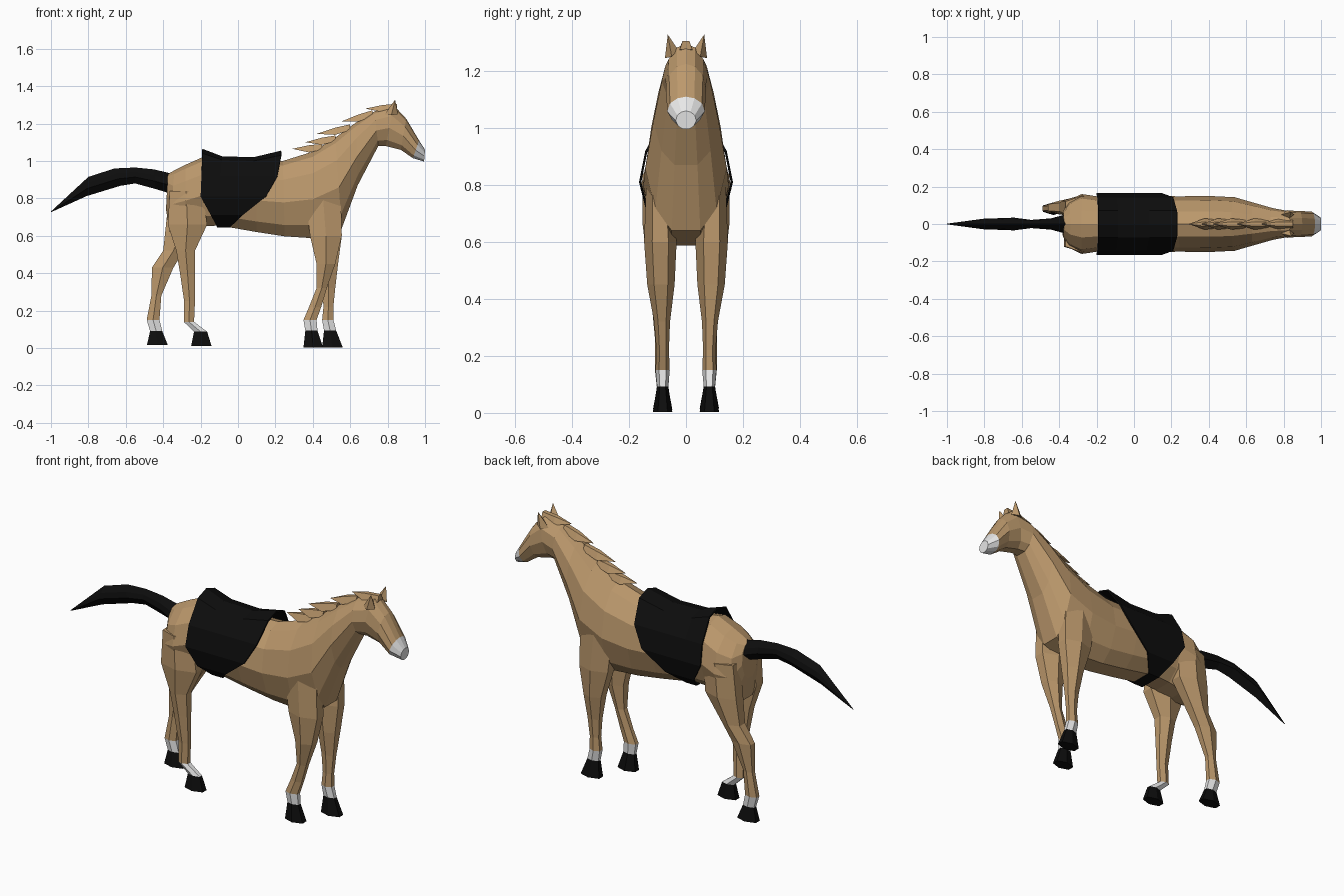
import bpy, bmesh

def material(name, rgb):
    m = bpy.data.materials.new(name)
    m.diffuse_color = (*rgb, 1)
    return m

TAN = material("tan coat", (0.50, 0.315, 0.15))
WHITE = material("white marking", (0.80, 0.80, 0.80))
BLACK = material("black", (0.004, 0.004, 0.004))
MATS = [TAN, WHITE, BLACK]

def finish(name, bm, mats=MATS):
    bmesh.ops.recalc_face_normals(bm, faces=bm.faces)
    me = bpy.data.meshes.new(name)
    bm.to_mesh(me)
    bm.free()
    for m in mats:
        me.materials.append(m)
    ob = bpy.data.objects.new(name, me)
    bpy.context.collection.objects.link(ob)
    return ob

def loft(name, rings, colour):
    """Skin closed rings; colour(i) gives the material index of segment i."""
    bm = bmesh.new()
    vs = [[bm.verts.new(p) for p in r] for r in rings]
    n = len(rings[0])
    for i in range(len(vs) - 1):
        for k in range(n):
            f = bm.faces.new((vs[i][k], vs[i][(k + 1) % n],
                              vs[i + 1][(k + 1) % n], vs[i + 1][k]))
            f.material_index = colour(i)
    bm.faces.new(vs[0]).material_index = colour(0)
    bm.faces.new(vs[-1]).material_index = colour(len(vs) - 2)
    return finish(name, bm)

def section(tx, tz, bx, bz, w, shape):
    """Mirrored section hung between a top point and a bottom point."""
    right = [(tx + (bx - tx) * u, -w * k, tz + (bz - tz) * u) for u, k in shape]
    left = [(x, -y, z) for x, y, z in reversed(right) if abs(y) > 1e-6]
    return right + left

# Body, neck and head in one skin, with a white muzzle
BODY = [(0, 0), (.06, .45), (.25, .85), (.55, 1), (.85, .75), (1, .35)]
body = [
    (-.375, .93, -.385, .74, .065), (-.34, .95, -.365, .62, .125),
    (-.28, .98, -.28, .63, .16), (-.19, 1.02, -.19, .65, .147),
    (-.06, 1.0, -.10, .655, .15), (.10, .995, .10, .62, .15),
    (.24, 1.0, .25, .597, .148), (.40, 1.05, .40, .587, .15),
    (.52, 1.125, .555, .64, .143), (.63, 1.205, .64, .87, .115),
    (.73, 1.265, .75, 1.08, .085), (.835, 1.295, .79, 1.08, .072),
    (.90, 1.225, .87, 1.06, .07), (.968, 1.11, .935, 1.015, .066),
    (1.0, 1.06, .995, .997, .036)]
loft("body", [section(*r, BODY) for r in body], lambda i: 1 if i == len(body) - 2 else 0)

# Tail
TAIL = [(0, 0), (.3, .8), (.6, 1), (1, 0)]
tail = [(-.365, .935, -.375, .83, .05), (-.45, .955, -.44, .85, .03),
        (-.55, .965, -.55, .88, .022), (-.66, .96, -.63, .867, .034),
        (-.80, .915, -.81, .812, .028), (-1.0, .73, -.998, .727, .002)]
loft("tail", [section(*r, TAIL) for r in tail], lambda i: 2)

# Legs: rows of height, rear x, front x, centre y, half width
def leg(name, side, rows):
    shape = [(0, -.5), (0, .5), (.5, 1), (1, .5), (1, -.5), (.5, -1)]
    rings = [[(xr + (xf - xr) * t, side * (yc + hw * k), z) for t, k in shape]
             for z, xr, xf, yc, hw in rows]
    last = len(rows) - 2
    loft(name, rings, lambda i: 2 if i == last else 1 if i == last - 1 else 0)

leg("right_front_leg", -1, [
    (.80, .36, .55, .095, .045), (.60, .385, .555, .09, .057), (.45, .42, .52, .088, .048),
    (.32, .42, .475, .084, .028), (.22, .38, .445, .082, .022), (.15, .35, .42, .082, .025),
    (.093, .36, .425, .082, .02), (.003, .35, .455, .082, .034)])
leg("left_front_leg", 1, [
    (.80, .36, .55, .095, .045), (.60, .385, .555, .09, .057), (.45, .43, .535, .088, .048),
    (.32, .45, .52, .084, .028), (.22, .457, .51, .082, .022), (.15, .45, .51, .082, .025),
    (.093, .46, .525, .082, .02), (.003, .45, .56, .082, .034)])
leg("right_hind_leg", -1, [
    (.84, -.365, -.19, .09, .062), (.66, -.375, -.165, .092, .06), (.52, -.33, -.23, .09, .046),
    (.40, -.31, -.23, .088, .034), (.25, -.288, -.23, .085, .023), (.14, -.29, -.235, .083, .025),
    (.087, -.235, -.165, .082, .02), (.012, -.25, -.142, .082, .034)])
leg("left_hind_leg", 1, [
    (.84, -.365, -.19, .09, .062), (.66, -.385, -.20, .092, .06), (.52, -.40, -.29, .09, .046),
    (.43, -.46, -.345, .088, .036), (.28, -.463, -.41, .085, .023), (.15, -.488, -.42, .083, .025),
    (.09, -.47, -.405, .082, .02), (.015, -.487, -.375, .082, .034)])

# Ears
for side, name in ((-1, "right_ear"), (1, "left_ear")):
    bm = bmesh.new()
    base = [bm.verts.new((x, side * y, z)) for x, y, z in
            ((.785, .05, 1.25), (.83, .028, 1.275), (.855, .05, 1.25), (.82, .074, 1.245))]
    tip = bm.verts.new((.84, side * .064, 1.328))
    bm.faces.new(base)
    for k in range(4):
        bm.faces.new((base[k], base[(k + 1) % 4], tip))
    finish(name, bm)

# Mane: overlapping backward spikes along the crest (tip x, z, root x, z)
spikes = [(.29, 1.065, .45, 1.085), (.36, 1.10, .52, 1.13), (.42, 1.145, .60, 1.19),
          (.55, 1.21, .72, 1.265), (.68, 1.28, .85, 1.30)]
bm = bmesh.new()
for tx, tz, rx, rz in spikes:
    tip = bm.verts.new((tx, 0, tz))
    lo = (tx + .09, -.025)
    root = [bm.verts.new(p) for p in ((rx, -.022, rz - .025), (rx, -.012, rz + .006),
                                      (rx, .012, rz + .006), (rx, .022, rz - .025))]
    mid = [bm.verts.new((tx + .55 * (rx - tx), y, tz + .55 * (rz - tz) + dz)) for y, dz in
           ((-.03, -.03), (-.012, .008), (.012, .008), (.03, -.03))]
    bm.faces.new(root)
    for k in range(4):
        j = (k + 1) % 4
        bm.faces.new((mid[k], mid[j], root[j], root[k]))
        bm.faces.new((mid[k], mid[j], tip))
finish("mane", bm)

# Saddle cloth with raised ends, closing into a girth under the belly
# rows: y, z, rear x, front x, end lift at rear and front
rows = [(0, 1.02, -.19, .23, .045, .035), (.072, 1.0, -.19, .23, .04, .03),
        (.143, .92, -.195, .21, 0, 0), (.165, .81, -.20, .15, 0, 0),
        (.14, .71, -.145, .025, 0, 0), (.065, .643, -.11, -.045, 0, 0)]
loop = rows + [(-r[0],) + r[1:] for r in reversed(rows[1:])]
bm = bmesh.new()
grid = []
for y, z, xr, xf, lr, lf in loop:
    lift = (lr, .005 if lr else 0, 0, lf)
    grid.append([bm.verts.new((xr + (xf - xr) * t, y, z + d))
                 for t, d in zip((0, .25, .65, 1), lift)])
for i in range(len(grid)):
    a, b = grid[i], grid[(i + 1) % len(grid)]
    for k in range(3):
        bm.faces.new((a[k], a[k + 1], b[k + 1], b[k]))
saddle = finish("saddle_cloth", bm, [BLACK])
mod = saddle.modifiers.new("thickness", "SOLIDIFY")
mod.thickness = .008
mod.offset = -1
